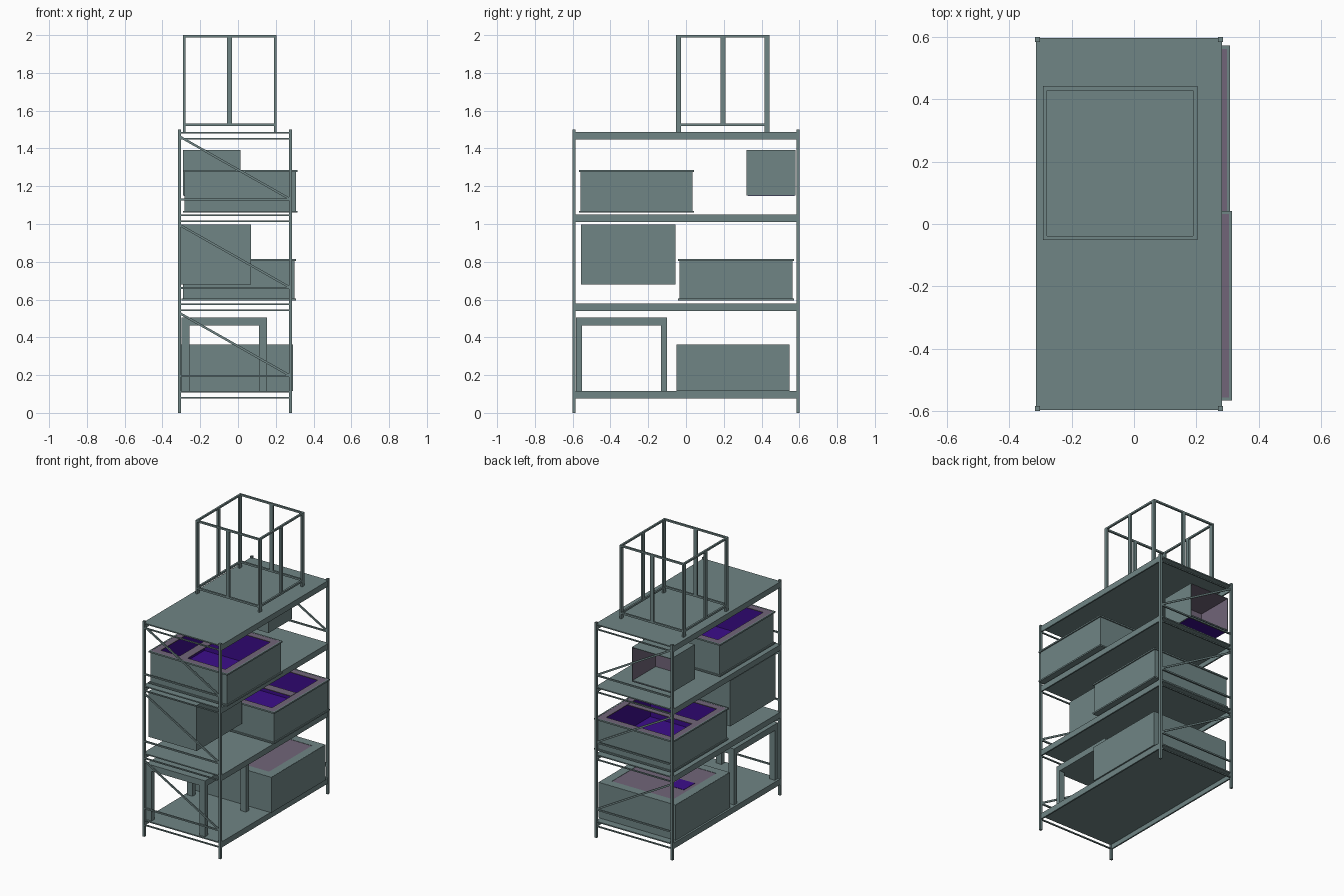
import bpy, bmesh, math
from mathutils import Vector, Matrix

if "Cube" in bpy.data.objects:
    bpy.data.objects.remove(bpy.data.objects["Cube"])


def material(name, rgb):
    m = bpy.data.materials.new(name)
    m.diffuse_color = (*rgb, 1)
    m.use_nodes = True
    m.node_tree.nodes["Principled BSDF"].inputs["Base Color"].default_value = m.diffuse_color
    return m


STEEL = material("grey_teal", (0.16, 0.235, 0.235))
MAUVE = material("grey_mauve", (0.165, 0.13, 0.19))
VIOLET = material("deep_violet", (0.045, 0.004, 0.26))


def add_box(bm, x0, x1, y0, y1, z0, z1):
    mat = Matrix.Translation(((x0 + x1) / 2, (y0 + y1) / 2, (z0 + z1) / 2))
    mat = mat @ Matrix.Diagonal((x1 - x0, y1 - y0, z1 - z0, 1))
    return bmesh.ops.create_cube(bm, size=1, matrix=mat)["verts"]


def finish(bm, name, *mats):
    me = bpy.data.meshes.new(name)
    bm.to_mesh(me)
    bm.free()
    for m in mats:
        me.materials.append(m)
    ob = bpy.data.objects.new(name, me)
    bpy.context.collection.objects.link(ob)
    return ob


def boxes(name, mat, *bounds):
    bm = bmesh.new()
    for b in bounds:
        add_box(bm, *b)
    return finish(bm, name, mat)


def shell(name, bounds, open_dir, inner, wall=0.006):
    """Thin-walled box, one side open, with a coloured inside."""
    bm = bmesh.new()
    add_box(bm, *bounds)
    bm.normal_update()
    d = Vector(open_dir)
    bmesh.ops.delete(bm, geom=[f for f in bm.faces if f.normal.dot(d) > 0.9],
                     context="FACES_ONLY")
    ob = finish(bm, name, STEEL, inner)
    s = ob.modifiers.new("walls", "SOLIDIFY")
    s.thickness, s.offset, s.material_offset = wall, -1, 1
    return ob


def ring(x0, x1, y0, y1, z0, z1, w):
    """Four bars around a rectangle."""
    return [(x0, x1, y0, y0 + w, z0, z1), (x0, x1, y1 - w, y1, z0, z1),
            (x0, x0 + w, y0 + w, y1 - w, z0, z1), (x1 - w, x1, y0 + w, y1 - w, z0, z1)]


# Rack posts
X0, X1, Y = -0.317, 0.285, 0.6
P = 0.016
for side, x in (("left", X0), ("right", X1 - P)):
    for end, y in (("front", -Y), ("back", Y - P)):
        boxes(f"{end}_{side}_post", STEEL, (x, x + P, y, y + P, 0, 1.5))

# Shelves: thin plate, deep side beams, slim end bars
for i, z in enumerate((0.115, 0.58, 1.05, 1.488)):
    b = z - 0.04
    boxes(f"shelf_{i + 1}", STEEL,
          (X0 + 0.004, X1 - 0.004, -Y + 0.004, Y - 0.004, z - 0.008, z),
          (X0 + 0.002, X0 + 0.012, -Y + 0.003, Y - 0.003, b, z),
          (X1 - 0.012, X1 - 0.002, -Y + 0.003, Y - 0.003, b, z),
          (X0 + P, X1 - P, -Y + 0.003, -Y + 0.012, b, b + 0.008),
          (X0 + P, X1 - P, Y - 0.012, Y - 0.003, b, b + 0.008))

# End braces: one level and one sloping bar per bay
for end, y in (("front", -Y + 0.008), ("back", Y - 0.008)):
    bm = bmesh.new()
    for z in (0.195, 0.662, 1.13):
        add_box(bm, X0 + P, X1 - P, y - 0.005, y + 0.005, z - 0.005, z + 0.005)
        a, c = Vector((X0 + 0.01, y, z + 0.332)), Vector((X1 - 0.015, y, z + 0.005))
        v = add_box(bm, -(c - a).length / 2, (c - a).length / 2,
                    -0.004, 0.004, -0.006, 0.006)
        angle = math.atan2(a.z - c.z, c.x - a.x)
        bmesh.ops.transform(bm, verts=v, matrix=Matrix.Translation((a + c) / 2)
                            @ Matrix.Rotation(angle, 4, "Y"))
    finish(bm, f"{end}_braces", STEEL)


# Two trays with flanges, a mauve lid frame and a divider
def tray(name, x0, x1, y0, y1, z0, z1, divider):
    e = 0.008
    shell(f"{name}_body", (x0 + e, x1 - e, y0 + e, y1 - e, z0, z1 - 0.004),
          (0, 0, 1), VIOLET)
    boxes(f"{name}_flanges", STEEL, *ring(x0, x1, y0, y1, z0, z0 + 0.01, e + 0.002),
          *ring(x0, x1, y0, y1, z1 - 0.01, z1, e + 0.002))
    i = e + 0.002
    boxes(f"{name}_lid", MAUVE, divider,
          *ring(x0 + i, x1 - i, y0 + i, y1 - i, z1 - 0.006, z1 - 0.001, 0.045))


tray("upper_tray", -0.292, 0.315, -0.567, 0.042, 1.06, 1.285,
     (-0.09, -0.03, -0.52, -0.01, 1.279, 1.284))
tray("middle_tray", -0.3, 0.308, -0.042, 0.572, 0.595, 0.815,
     (-0.25, 0.25, 0.225, 0.285, 0.809, 0.814))

# Bottom bin: steel rim, mauve lid, small violet hatch
shell("bottom_bin", (-0.303, 0.292, -0.05, 0.547, 0.116, 0.362), (0, 0, 1), VIOLET)
boxes("bottom_bin_rim", STEEL, *ring(-0.302, 0.291, -0.049, 0.546, 0.356, 0.363, 0.06))
boxes("bottom_bin_lid", MAUVE, (-0.242, 0.231, 0.011, 0.486, 0.354, 0.361))
boxes("bottom_bin_hatch", VIOLET, (-0.215, -0.1, 0.21, 0.33, 0.361, 0.363))

# Closed case on the second shelf
boxes("middle_case", STEEL, (-0.302, 0.07, -0.555, -0.055, 0.68, 0.997))

# Small cabinet open to the back
cab = shell("small_cabinet", (-0.292, 0.012, 0.32, 0.58, 1.152, 1.392), (0, 1, 0), MAUVE)
boxes("small_cabinet_floor", STEEL, (-0.286, 0.006, 0.326, 0.579, 1.157, 1.161))
boxes("small_cabinet_underside", VIOLET, (-0.285, 0.005, 0.327, 0.575, 1.149, 1.152))

# Stand on the bottom shelf
legs = [(x, x + 0.042, y, y + 0.032, 0.115, 0.462)
        for x in (-0.3, 0.112) for y in (-0.583, -0.132)]
boxes("stand", STEEL, (-0.3, 0.154, -0.583, -0.1, 0.462, 0.505), *legs)

# Open cage on top
CX0, CX1, CY0, CY1 = -0.292, 0.203, -0.052, 0.442
T, W = 0.013, 0.026
cx, cy = (CX0 + CX1) / 2, (CY0 + CY1) / 2
boxes("cage_corner_posts", STEEL,
      *[(x, x + T, y, y + W, 1.488, 2.0)
        for x in (CX0, CX1 - T) for y in (CY0, CY1 - W)])
boxes("cage_middle_posts", STEEL,
      *[(cx - W / 2, cx + W / 2, y, y + T, 1.53, 1.99) for y in (CY0, CY1 - T)],
      *[(x, x + T, cy - W / 2, cy + W / 2, 1.53, 1.99) for x in (CX0, CX1 - T)])
boxes("cage_rails", STEEL, *ring(CX0, CX1, CY0, CY1, 1.988, 2.0, T),
      *ring(CX0, CX1, CY0, CY1, 1.52, 1.533, T))
